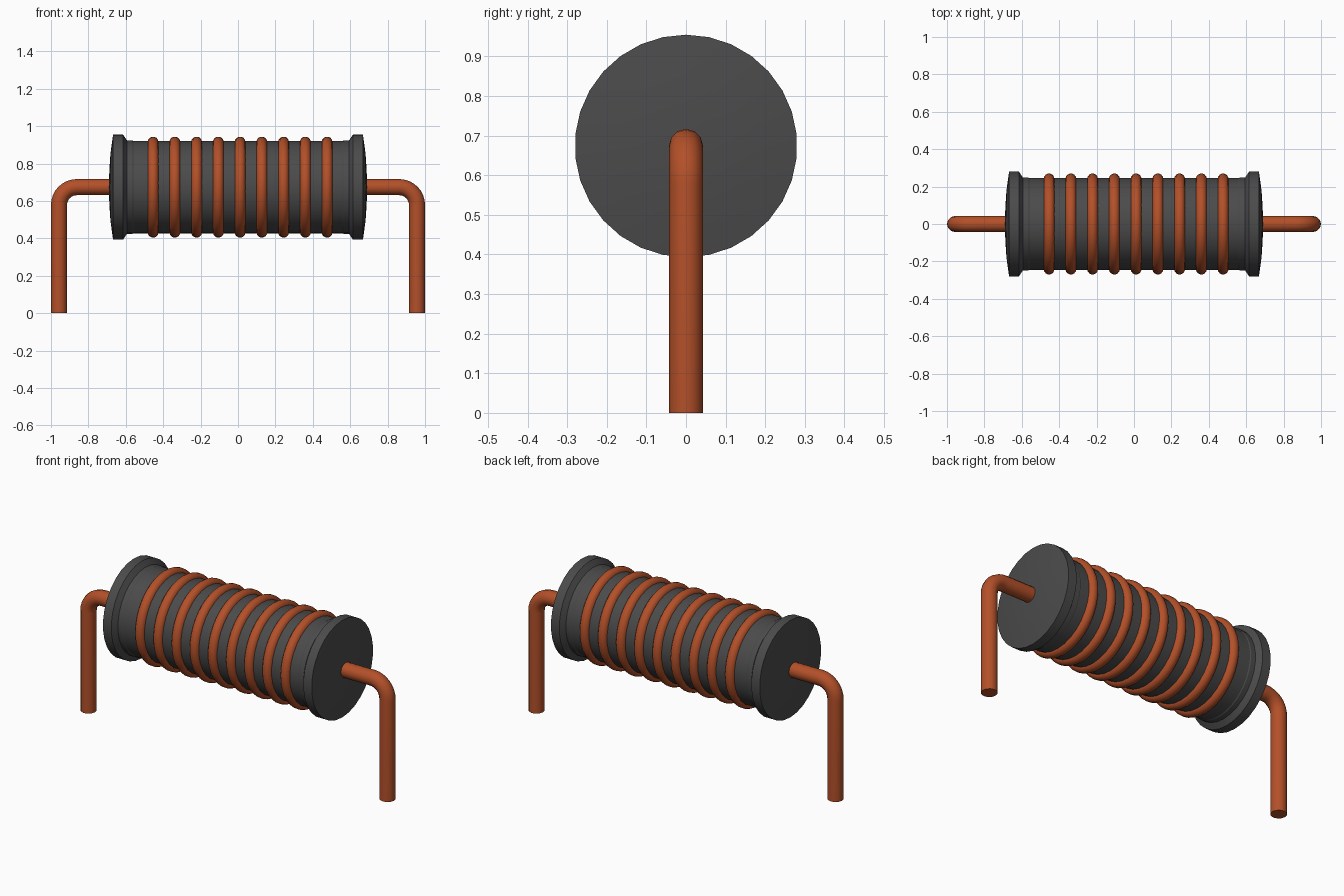
import bpy
import bmesh
from math import radians, sin, cos, pi
from mathutils import Matrix, Vector

AXIS_Z = 0.674

cube = bpy.data.objects.get("Cube")
if cube:
    bpy.data.objects.remove(cube, do_unlink=True)


def material(name, rgb):
    mat = bpy.data.materials.new(name)
    mat.use_nodes = True
    mat.diffuse_color = (*rgb, 1)
    mat.node_tree.nodes["Principled BSDF"].inputs["Base Color"].default_value = (*rgb, 1)
    return mat


ferrite = material("dark grey ferrite", (0.07, 0.07, 0.07))
copper = material("copper wire", (0.45, 0.08, 0.022))


def finish(obj, mat, angle=30):
    obj.data.materials.append(mat)
    bpy.ops.object.select_all(action='DESELECT')
    obj.select_set(True)
    bpy.context.view_layer.objects.active = obj
    bpy.ops.object.shade_smooth_by_angle(angle=radians(angle))


def lathe(name, profile, mat, steps, closed=False, angle=30):
    """Revolve (x, radius) points around the model's long axis."""
    bm = bmesh.new()
    verts = [bm.verts.new((x, 0, r)) for x, r in profile]
    edges = [bm.edges.new(pair) for pair in zip(verts, verts[1:])]
    if closed:
        edges.append(bm.edges.new((verts[-1], verts[0])))
    bmesh.ops.spin(bm, geom=verts + edges, cent=(0, 0, 0), axis=(1, 0, 0),
                   angle=2 * pi, steps=steps)
    bmesh.ops.remove_doubles(bm, verts=bm.verts, dist=0.0001)
    bmesh.ops.recalc_face_normals(bm, faces=bm.faces)
    bmesh.ops.translate(bm, verts=bm.verts, vec=(0, 0, AXIS_Z))
    mesh = bpy.data.meshes.new(name)
    bm.to_mesh(mesh)
    bm.free()
    obj = bpy.data.objects.new(name, mesh)
    bpy.context.collection.objects.link(obj)
    finish(obj, mat, angle)


# Bobbin core with flanged, slightly domed ends
half = [(0.69, 0), (0.688, 0.09), (0.682, 0.18), (0.668, 0.281), (0.615, 0.281),
        (0.594, 0.25), (0.565, 0.25), (0.56, 0.247)]
lathe("bobbin", half + [(-x, r) for x, r in reversed(half)], ferrite, 30, angle=25)

# Nine separate winding turns
for i in range(9):
    x = -0.454 + i * 0.1163
    section = [(x + 0.029 * cos(a), 0.241 + 0.029 * sin(a))
               for a in (2 * pi * k / 14 for k in range(14))]
    lathe(f"winding_turn_{i + 1}", section, copper, 40, closed=True, angle=60)


# Bent leads, one on each end
def lead(name, side):
    bend = 0.095
    corner = Vector((0.957 - bend, 0, AXIS_Z - bend))
    arc = [corner + Vector((bend * sin(a), 0, bend * cos(a)))
           for a in (pi / 2 * k / 8 for k in range(9))]
    path = [Vector((0.6, 0, AXIS_Z))] + arc + [Vector((0.957, 0, 0))]
    curve = bpy.data.curves.new(name, 'CURVE')
    curve.dimensions = '3D'
    curve.bevel_depth = 0.043
    curve.bevel_resolution = 4
    curve.use_fill_caps = True
    spline = curve.splines.new('POLY')
    spline.points.add(len(path) - 1)
    for point, co in zip(spline.points, path):
        point.co = (side * co.x, co.y, co.z, 1)
    obj = bpy.data.objects.new(name, curve)
    bpy.context.collection.objects.link(obj)
    bpy.ops.object.select_all(action='DESELECT')
    obj.select_set(True)
    bpy.context.view_layer.objects.active = obj
    bpy.ops.object.convert(target='MESH')
    finish(bpy.context.view_layer.objects.active, copper, 50)


lead("left_lead", 1)
lead("right_lead", -1)
